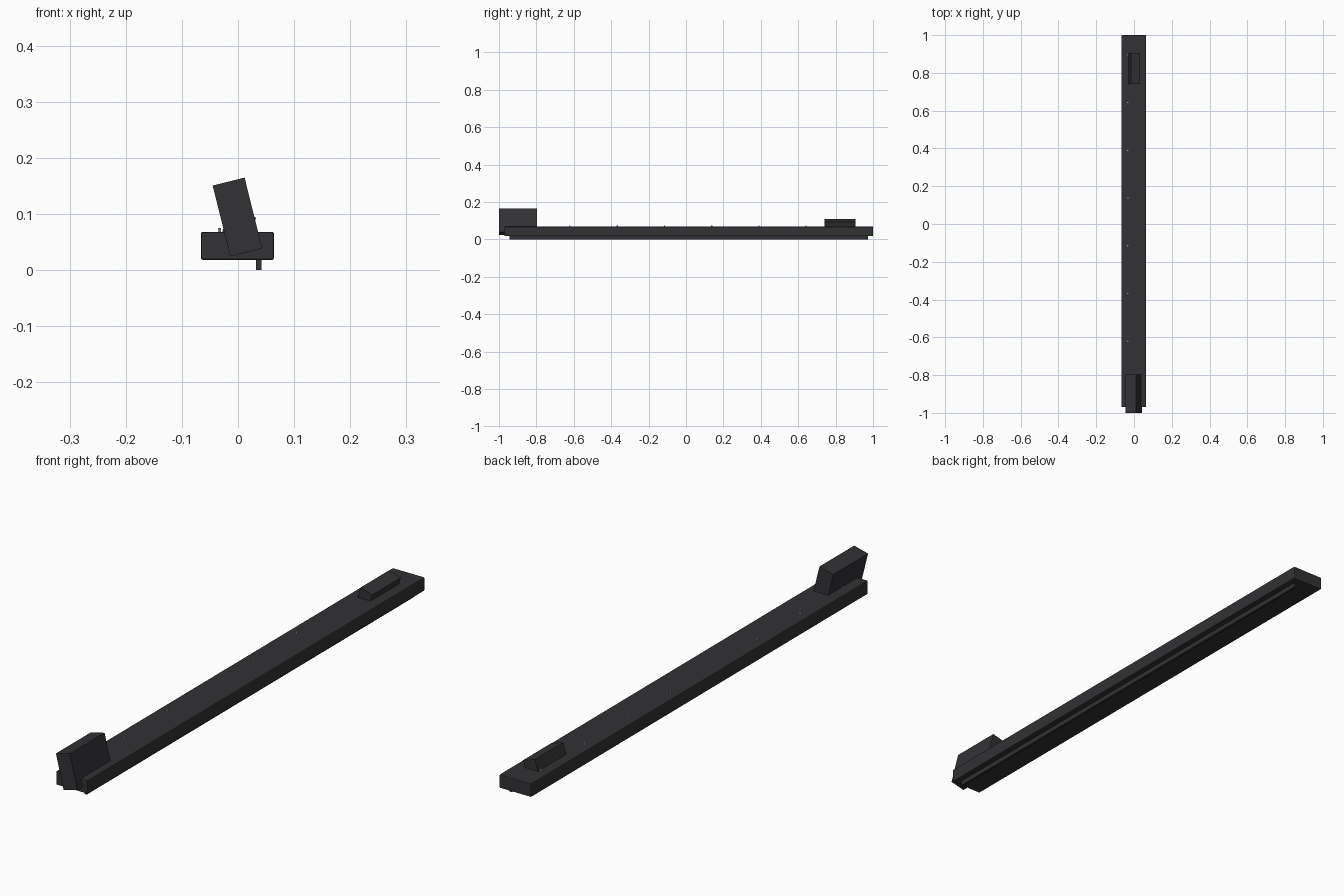
import bpy
from math import radians

if "Cube" in bpy.data.objects:
    bpy.data.objects.remove(bpy.data.objects["Cube"])

dark = bpy.data.materials.new("dark_plastic")
dark.diffuse_color = (0.032, 0.032, 0.035, 1)
dark.use_nodes = True
dark.node_tree.nodes["Principled BSDF"].inputs["Base Color"].default_value = dark.diffuse_color


def box(name, loc, size, tilt=0, bevel=0):
    bpy.ops.mesh.primitive_cube_add(size=1, location=loc, rotation=(0, radians(tilt), 0))
    ob = bpy.context.object
    ob.name = name
    ob.scale = size
    bpy.ops.object.transform_apply(location=False, rotation=False, scale=True)
    ob.data.materials.append(dark)
    if bevel:
        mod = ob.modifiers.new("edge_round", 'BEVEL')
        mod.width = bevel
        mod.segments = 2
    return ob


# long flat bar
box("main_bar", (-0.001, 0.015, 0.043), (0.13, 1.97, 0.05), bevel=0.003)

# narrow rail underneath
box("lower_rail", (0.037, 0.014, 0.012), (0.009, 1.916, 0.024))

# large block leaning left at the front end
box("front_block", (-0.001, -0.8985, 0.0945), (0.0587, 0.203, 0.13), tilt=-14)

# small block leaning right at the back end, partly sunk in the bar
box("rear_block", (0.0, 0.823, 0.074), (0.05, 0.166, 0.056), tilt=17)

# row of tiny pins along the top
for i in range(8):
    bpy.ops.mesh.primitive_cylinder_add(vertices=12, radius=0.003, depth=0.012,
                                        location=(-0.033, -0.8725 + 0.2525 * i, 0.069))
    bpy.context.object.name = f"pin_{i + 1}"
    bpy.ops.object.shade_smooth_by_angle()
